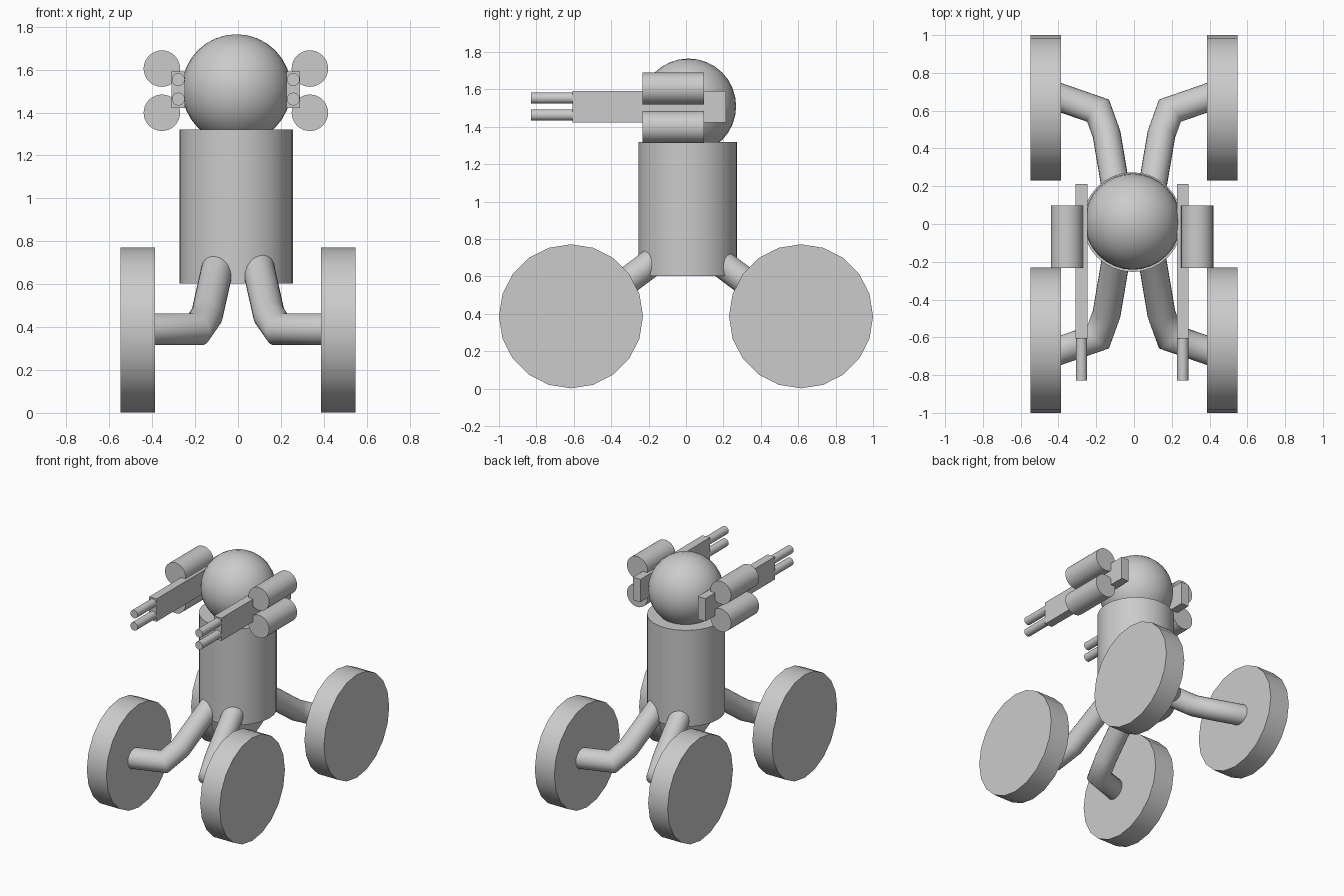
import bpy, bmesh
from math import pi, radians
from mathutils import Vector, Matrix

if "Cube" in bpy.data.objects:
    bpy.data.objects.remove(bpy.data.objects["Cube"])

CX, CY = -0.01, 0.01   # the upper body sits slightly off centre


def finish(bm, name, angle=30):
    bmesh.ops.recalc_face_normals(bm, faces=bm.faces)
    me = bpy.data.meshes.new(name)
    bm.to_mesh(me)
    bm.free()
    me.polygons.foreach_set("use_smooth", [True] * len(me.polygons))
    me.set_sharp_from_angle(angle=radians(angle))
    ob = bpy.data.objects.new(name, me)
    bpy.context.collection.objects.link(ob)
    return ob


def cylinder(name, centre, radius, length, axis, sides=32):
    rot = {"x": Matrix.Rotation(pi / 2, 4, "Y"),
           "y": Matrix.Rotation(pi / 2, 4, "X"),
           "z": Matrix.Identity(4)}[axis]
    bm = bmesh.new()
    bmesh.ops.create_cone(bm, cap_ends=True, segments=sides, radius1=radius,
                          radius2=radius, depth=length,
                          matrix=Matrix.Translation(centre) @ rot)
    return finish(bm, name)


def box(name, lo, hi):
    lo, hi = Vector(lo), Vector(hi)
    bm = bmesh.new()
    bmesh.ops.create_cube(bm, size=1, matrix=Matrix.Translation((lo + hi) / 2)
                          @ Matrix.Diagonal((*(hi - lo), 1)))
    return finish(bm, name)


def tube(name, points, radius, sides=24):
    """Round pipe with mitred bends."""
    pts = [Vector(p) for p in points]
    dirs = [(b - a).normalized() for a, b in zip(pts, pts[1:])]
    bm = bmesh.new()
    rot = dirs[0].to_track_quat("Z", "Y").to_matrix().to_4x4()
    ring = bmesh.ops.create_circle(bm, cap_ends=False, segments=sides, radius=radius,
                                   matrix=Matrix.Translation(pts[0]) @ rot)["verts"]
    bm.faces.new(ring)
    for i, d in enumerate(dirs):
        plane = (d + dirs[min(i + 1, len(dirs) - 1)]).normalized()
        new = [bm.verts.new(v.co + d * ((pts[i + 1] - v.co).dot(plane) / d.dot(plane)))
               for v in ring]
        for k in range(sides):
            j = (k + 1) % sides
            bm.faces.new((ring[k], ring[j], new[j], new[k]))
        ring = new
    bm.faces.new(ring)
    return finish(bm, name, 60)


# Body and head
cylinder("body", (CX + 0.002, CY, 0.961), 0.264, 0.718, "z")
bm = bmesh.new()
bmesh.ops.create_uvsphere(bm, u_segments=32, v_segments=16, radius=0.255,
                          matrix=Matrix.Translation((CX + 0.003, CY + 0.003, 1.51)))
finish(bm, "head")

for sx, side in ((-1, "right"), (1, "left")):
    # Wheels and bent legs
    for sy, end in ((-1, "front"), (1, "back")):
        cylinder(f"{end}_{side}_wheel", (sx * 0.468, sy * 0.615, 0.387),
                 0.385, 0.161, "x", 20)
        path = [(0.09, 0.15, 0.70), (0.145, 0.475, 0.455),
                (0.19, 0.60, 0.39), (0.43, 0.683, 0.39)]
        tube(f"{end}_{side}_leg", [(sx * x, sy * y, z) for x, y, z in path], 0.0745)

    # Side guns: flat housing, two barrels, two drums
    gx = CX + sx * 0.268
    box(f"{side}_gun_housing", (gx - 0.031, -0.607, 1.422), (gx + 0.031, 0.213, 1.592))
    for z, dz, level in ((1.554, 1.605, "upper"), (1.463, 1.399, "lower")):
        cylinder(f"{side}_{level}_barrel", (gx, -0.704, z), 0.03, 0.25, "y", 20)
        cylinder(f"{side}_{level}_drum", (CX + sx * 0.345, -0.068, dz),
                 0.085, 0.33, "y")
